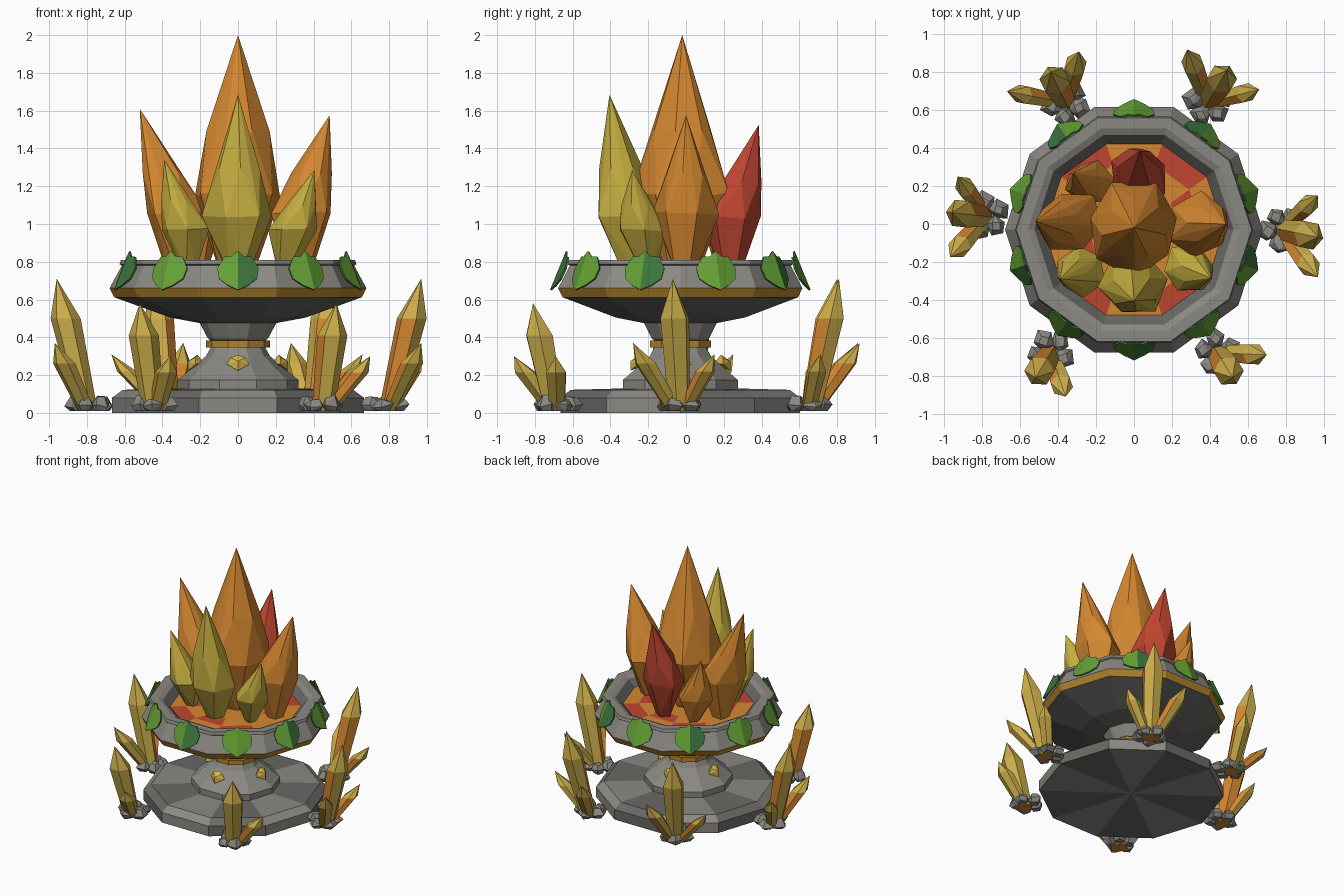
import bpy, bmesh, math, random
from mathutils import Vector

random.seed(4)
if "Cube" in bpy.data.objects:
    bpy.data.objects.remove(bpy.data.objects["Cube"])

CY = -0.03      # depth of the brazier's axis
SIDES = 10


def material(name, r, g, b):
    m = bpy.data.materials.new(name)
    m.use_nodes = True
    m.diffuse_color = (r, g, b, 1)
    m.node_tree.nodes["Principled BSDF"].inputs["Base Color"].default_value = (r, g, b, 1)
    return m


stone = material("stone grey", .26, .25, .225)
dark_stone = material("dark stone", .14, .138, .13)
gold = material("gold", .45, .23, .025)
orange = material("flame orange", .66, .245, .03)
yellow = material("crystal yellow", .6, .42, .07)
flame_yellow = material("flame yellow", .56, .42, .05)
nugget_yellow = material("nugget yellow", .7, .48, .07)
red = material("ember red", .52, .06, .03)
green = material("leaf green", .13, .35, .035)
dark_green = material("dark leaf green", .045, .18, .045)


def finish(name, bm, mats):
    bmesh.ops.recalc_face_normals(bm, faces=bm.faces)
    me = bpy.data.meshes.new(name)
    bm.to_mesh(me)
    bm.free()
    for m in mats:
        me.materials.append(m)
    ob = bpy.data.objects.new(name, me)
    bpy.context.collection.objects.link(ob)
    return ob


def lathe(name, profile, mats, rule):
    """Ten-sided turned part; rule(band, side) picks the material slot."""
    bm = bmesh.new()
    rings = []
    for r, z in profile:
        if r == 0:
            rings.append([bm.verts.new((0, CY, z))] * SIDES)
        else:
            rings.append([bm.verts.new((r * math.cos(k * math.tau / SIDES),
                                        CY + r * math.sin(k * math.tau / SIDES), z))
                          for k in range(SIDES)])
    for i in range(len(rings) - 1):
        for k in range(SIDES):
            n = (k + 1) % SIDES
            quad = [rings[i][k], rings[i][n], rings[i + 1][n], rings[i + 1][k]]
            bm.faces.new(list(dict.fromkeys(quad))).material_index = rule(i, k)
    return finish(name, bm, mats)


def hull(name, points, mats, rule=None):
    bm = bmesh.new()
    for p in points:
        bm.verts.new(p)
    res = bmesh.ops.convex_hull(bm, input=bm.verts)
    junk = [v for v in res["geom_interior"] if isinstance(v, bmesh.types.BMVert)]
    bmesh.ops.delete(bm, geom=junk, context="VERTS")
    bmesh.ops.recalc_face_normals(bm, faces=bm.faces)
    bm.normal_update()
    if rule:
        for f in bm.faces:
            f.material_index = rule(f)
    return finish(name, bm, mats)


def ring(centre, r, sides, turn=0, jitter=0):
    pts = []
    for k in range(sides):
        a = turn + k * math.tau / sides
        q = r * (1 + random.uniform(-jitter, jitter))
        pts.append(centre + Vector((q * math.cos(a), q * math.sin(a),
                                    r * random.uniform(-jitter, jitter))))
    return pts


# Foot: wide plate, step, cone and column
lathe("base_plate", [(0, 0), (.37, 0), (.667, 0), (.667, .08), (.61, .122), (.3, .13)],
      [stone, dark_stone], lambda i, k: (k + 1) % 2)
lathe("pedestal", [(.32, .12), (.32, .175), (.3, .19), (.17, .3), (.145, .345)],
      [stone], lambda i, k: 0)
lathe("column_band", [(.14, .345), (.17, .345), (.17, .383), (.14, .383)],
      [gold], lambda i, k: 0)
lathe("column_top", [(.145, .383), (.16, .395), (.205, .48)], [stone], lambda i, k: 0)

# Bowl with gold lower edge and a raised lip
lathe("bowl", [(0, .47), (.2, .475), (.36, .505), (.655, .612), (.68, .66), (.615, .78),
               (.627, .787), (.62, .81), (.56, .81), (.525, .795), (.465, .73)],
      [stone, dark_stone, gold],
      lambda i, k: 1 if i < 3 or i == 9 else 2 if i == 3 else 0)

# Embers: glowing disc with red patches
lathe("ember_bed", [(.475, .74), (.36, .743), (.24, .745), (0, .745)], [orange, red],
      lambda i, k: int((i == 0 and k in (1, 3, 6, 8)) or (i == 1 and k in (0, 2, 5, 7))))

# Gold nuggets on the pedestal cone
for k in range(4):
    a = k * math.pi / 2
    out, side = Vector((math.cos(a), math.sin(a), 0)), Vector((-math.sin(a), math.cos(a), 0))
    c = Vector((0, CY, .258)) + out * .225
    up = Vector((0, 0, 1))
    hull("gold_nugget", [c + side * .06, c - side * .06, c + up * .05 - out * .01,
                         c - up * .035 + out * .04, c + out * .04 + up * .015, c - out * .05,
                         c + side * .038 + up * .035, c - side * .038 + up * .035],
         [nugget_yellow])

# Leaves: folded halves leaning against each side of the rim, every other one two-toned
half_leaf = [(0, .855), (.035, .825), (.07, .825), (.108, .765), (.1, .71), (.055, .675), (0, .65)]
for k in range(SIDES):
    a = (k + .5) * math.tau / SIDES
    out, side = Vector((math.cos(a), math.sin(a), 0)), Vector((-math.sin(a), math.cos(a), 0))
    bm = bmesh.new()

    def leaf_point(w, z):
        lean = .675 - (z - .65) * .41
        return bm.verts.new(Vector((0, CY, z)) + out * (lean + .01 - abs(w) * .3) + side * w)

    spine = [leaf_point(0, half_leaf[0][1]), leaf_point(0, .75), leaf_point(0, half_leaf[-1][1])]
    for s in (1, -1):
        edge = [spine[0]] + [leaf_point(s * w, z) for w, z in half_leaf[1:-1]] + [spine[2]]
        for p, q in zip(edge, edge[1:]):
            face = bm.faces.new([spine[1], p, q] if s < 0 else [spine[1], q, p])
            face.material_index = int(s > 0 and k % 2 == 1)
    leaf = finish("rim_leaf", bm, [green, dark_green])
    mod = leaf.modifiers.new("thickness", "SOLIDIFY")
    mod.thickness = .01
    mod.offset = 0
    mod.material_offset_rim = 1


# Flames: faceted shards, narrow foot, low belly and tip leaning outward
def flame(name, base, belly, tip, r, mat, sides=6):
    base, belly, tip = Vector(base), Vector(belly), Vector(tip)
    turn = random.uniform(0, 1)
    pts = ring(base, r * .36, sides - 1, turn, .1)
    pts += ring(belly, r, sides, turn, .1)
    pts += ring(belly.lerp(tip, .4), r * .65, sides, turn + math.pi / sides, .08)
    pts.append(tip)
    hull(name, pts, [mat])


flame("flame_centre", (0, -.02, .73), (0, -.02, 1.15), (0, -.02, 2), .25, orange, 7)
flame("flame_left", (.33, -.01, .74), (.335, -.01, 1.06), (.485, 0, 1.575), .17, orange)
flame("flame_right", (-.32, .01, .74), (-.325, .01, 1.06), (-.52, .015, 1.61), .17, orange)
flame("flame_back", (.03, .24, .75), (.03, .24, 1.03), (.03, .385, 1.525), .165, red)
flame("flame_back_small", (-.21, .2, .75), (-.23, .21, .94), (-.32, .27, 1.28), .125, orange)
flame("flame_front", (0, -.28, .76), (0, -.31, 1.04), (0, -.405, 1.685), .18, flame_yellow)
flame("flame_front_left", (.25, -.2, .76), (.28, -.235, .97), (.405, -.285, 1.285), .13,
      flame_yellow)
flame("flame_front_right", (-.26, -.22, .76), (-.28, -.25, .98), (-.39, -.29, 1.34), .13,
      flame_yellow)


# Crystal clusters standing around the foot
def crystal(base, tip, r):
    """Six-sided shard, orange underneath and on two neighbouring sides."""
    base, tip = Vector(base), Vector(tip)
    lean = (tip - base).xy
    turn = math.atan2(lean.y, lean.x)
    warm = Vector((math.cos(turn + 3.93), math.sin(turn + 3.93), 0))
    pts = ring(base, r * .74, 6, turn) + ring(base.lerp(tip, .7), r, 6, turn) + [tip]
    shoulder = base.lerp(tip, .6).z
    hull("crystal", pts, [yellow, orange],
         lambda f: int(f.normal.z < -.8 or (f.normal.dot(warm) > .5
                                            and f.calc_center_median().z < shoulder)))


clusters = [  # foot, then the tips: tall one first
    ((.78, -.03), (.97, -.07, .71), (.97, -.28, .37), (.97, .15, .31)),
    ((-.78, .04), (-.96, .06, .71), (-.97, -.175, .37), (-.93, .25, .31)),
    ((.39, .64), (.49, .81, .71), (.28, .92, .37), (.66, .71, .31)),
    ((-.36, .64), (-.44, .8, .71), (-.29, .91, .37), (-.67, .7, .31)),
    ((-.44, -.68), (-.52, -.81, .58), (-.36, -.91, .3)),
    ((.44, -.68), (.52, -.81, .58), (.7, -.69, .3)),
]
for (x, y), *tips in clusters:
    foot = Vector((x, y, .01))
    for tip, r in zip(tips, (.08, .06, .053)):
        crystal(foot.lerp(Vector((tip[0], tip[1], .01)), .12), tip, r)
    for k in range(5):
        a = k * math.tau / 5 + x
        c = foot + Vector((math.cos(a) * .075, math.sin(a) * .075, .03))
        h = random.uniform(.025, .05)
        pts = ring(c, .058, 5, a, .2) + ring(c + Vector((0, 0, h)), .03, 4, a, .2)
        pts += ring(c - Vector((0, 0, .03)), .035, 4, a)
        for p in pts:
            p.z = max(p.z, 0)
        hull("cluster_rock", pts, [stone])
